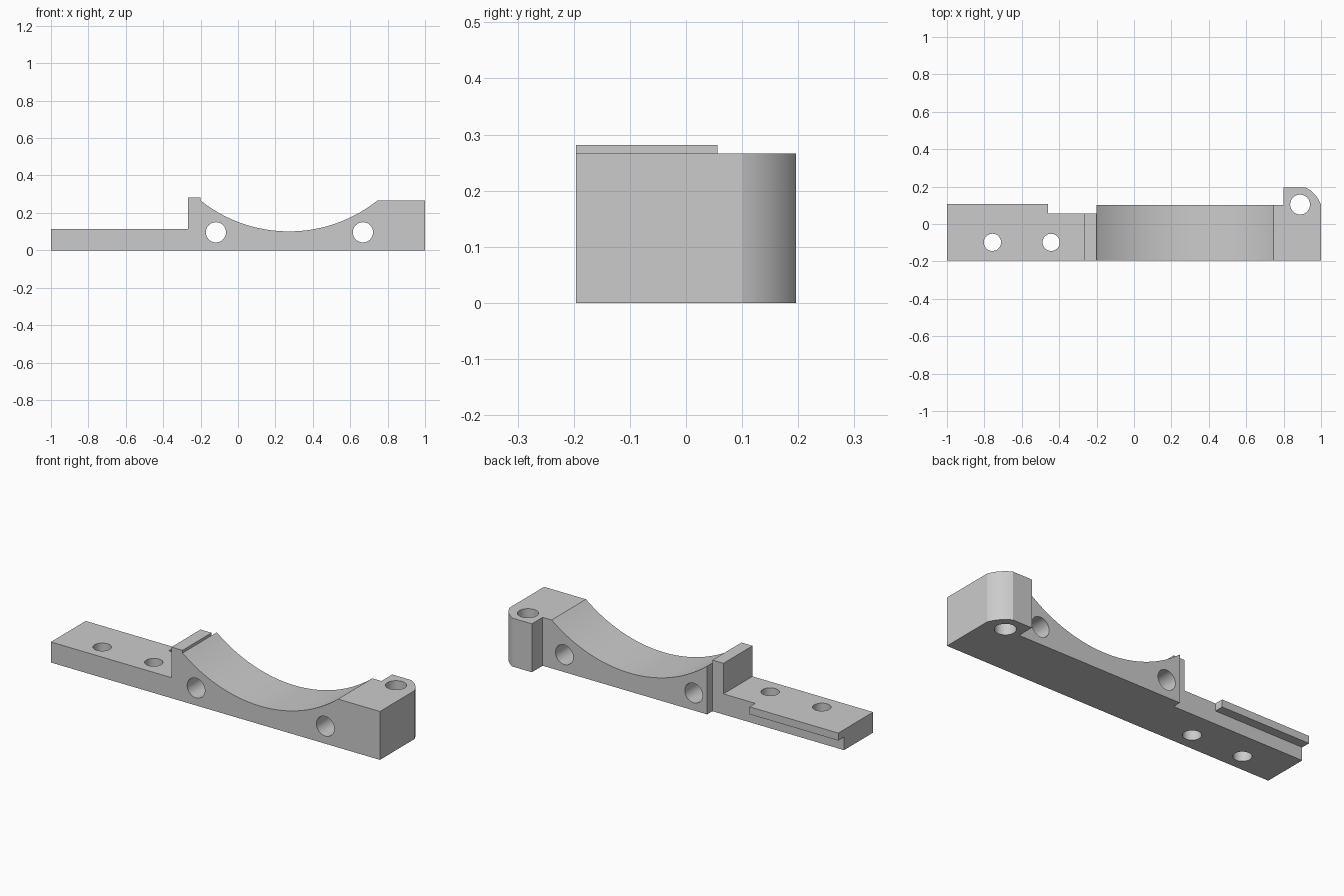
import bpy, bmesh, math
from mathutils import Vector, Matrix

old = bpy.data.objects.get("Cube")
if old:
    bpy.data.objects.remove(old, do_unlink=True)

grey = bpy.data.materials.new("plain_grey")
grey.use_nodes = True
grey.diffuse_color = (0.6, 0.6, 0.6, 1)
grey.node_tree.nodes["Principled BSDF"].inputs["Base Color"].default_value = grey.diffuse_color


def make_object(name, bm):
    bmesh.ops.recalc_face_normals(bm, faces=bm.faces)
    mesh = bpy.data.meshes.new(name)
    bm.to_mesh(mesh)
    bm.free()
    mesh.materials.append(grey)
    obj = bpy.data.objects.new(name, mesh)
    bpy.context.collection.objects.link(obj)
    return obj


def prism(name, outline, low, high, axis):
    """Extrude a 2D outline along y (outline in x, z) or z (outline in x, y)."""
    bm = bmesh.new()
    place = (lambda a, b: (a, low, b)) if axis == "y" else (lambda a, b: (a, b, low))
    face = bm.faces.new([bm.verts.new(place(a, b)) for a, b in outline])
    step = Vector((0, high - low, 0)) if axis == "y" else Vector((0, 0, high - low))
    made = bmesh.ops.extrude_face_region(bm, geom=[face])["geom"]
    bmesh.ops.translate(bm, verts=[v for v in made if isinstance(v, bmesh.types.BMVert)], vec=step)
    return make_object(name, bm)


def drill(name, center, radius, axis):
    bm = bmesh.new()
    turn = Matrix.Rotation(math.pi / 2, 4, "X") if axis == "y" else Matrix()
    bmesh.ops.create_cone(bm, cap_ends=True, segments=48, radius1=radius, radius2=radius,
                          depth=1.5, matrix=Matrix.Translation(center) @ turn)
    return make_object(name, bm)


def rect(x0, x1, b0, b1):
    return [(x0, b0), (x1, b0), (x1, b1), (x0, b1)]


def arc(p, q, bulge, steps):
    """Circular arc from p to q, bowing to the right of the travel direction."""
    p, q = Vector(p), Vector(q)
    half = (q - p).length / 2
    along = (q - p).normalized()
    out = Vector((along.y, -along.x))
    radius = (half ** 2 + bulge ** 2) / (2 * bulge)
    mid = (p + q) / 2 - out * (radius - bulge)
    sweep = math.asin(half / radius)
    angles = [sweep * (2 * i / steps - 1) for i in range(steps + 1)]
    return [tuple(mid + along * radius * math.sin(a) + out * radius * math.cos(a)) for a in angles]


FRONT, BACK, TOP = -0.196, 0.196, 0.266

# Curved cradle with the solid end block
cradle = arc((-0.2, TOP), (0.745, TOP), 0.165, 48)
bracket = prism("clamp_bracket", cradle + [(1, TOP), (1, 0), (-0.2, 0)], FRONT, 0.102, "y")

# Mounting bar with upright stop
bar = prism("mounting_bar", [(-1, 0), (-0.19, 0), (-0.19, 0.113), (-0.2, 0.113), (-0.2, 0.281),
                             (-0.267, 0.281), (-0.267, 0.113), (-1, 0.113)], FRONT, 0.056, "y")

# Overhanging lip on the back of the bar
lip = prism("bar_lip", rect(-1, -0.46, 0, 0.106), 0.072, 0.113, "z")

# Rounded lug behind the end block
lug = prism("end_lug", [(0.8, 0), (1, 0)] + arc((1, 0.102), (0.917, BACK), 0.012, 10)
            + [(0.8, BACK)], 0, TOP, "z")

# Bolt holes
holes = [drill("cross_hole", (x, 0, 0.096), 0.054, "y") for x in (-0.118, 0.668)]
holes += [drill("bar_hole", (x, -0.098, 0), 0.046, "z") for x in (-0.757, -0.443)]
holes.append(drill("lug_hole", (0.888, 0.104, 0), 0.053, "z"))

helpers = [(o, "UNION") for o in (bar, lip, lug)] + [(o, "DIFFERENCE") for o in holes]
for obj, operation in helpers:
    obj.hide_render = True
    mod = bracket.modifiers.new(obj.name, "BOOLEAN")
    mod.operation = operation
    mod.solver = "EXACT"
    mod.object = obj

# Bake the joined body and drop the helpers
bpy.context.view_layer.update()
body = bpy.data.meshes.new_from_object(bracket.evaluated_get(bpy.context.evaluated_depsgraph_get()))
bracket.modifiers.clear()
bracket.data = body
for obj, _ in helpers:
    bpy.data.objects.remove(obj, do_unlink=True)

bpy.ops.object.select_all(action="DESELECT")
bracket.select_set(True)
bpy.context.view_layer.objects.active = bracket
bpy.ops.object.shade_smooth_by_angle(angle=math.radians(18))
